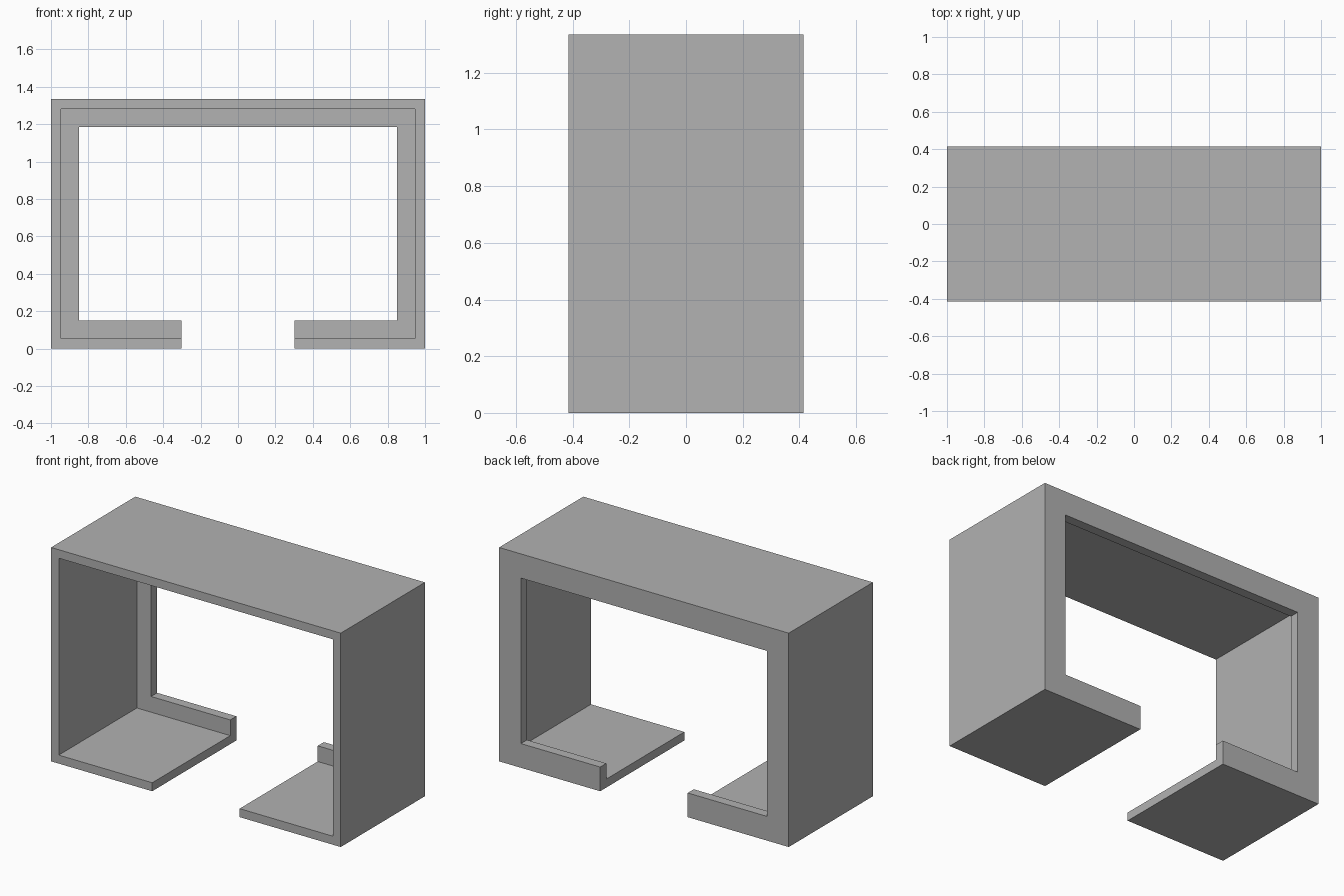
import bpy
import bmesh

cube = bpy.data.objects.get("Cube")
if cube:
    bpy.data.objects.remove(cube, do_unlink=True)

HEIGHT, HALF_DEPTH, HALF_GAP = 1.335, 0.415, 0.302
WALL, LIP, LIP_DEPTH = 0.053, 0.151, 0.06

grey = bpy.data.materials.new("plain_grey")
grey.use_nodes = True
colour = (0.445, 0.445, 0.445, 1)
grey.diffuse_color = colour
grey.node_tree.nodes["Principled BSDF"].inputs["Base Color"].default_value = colour

# L-shaped wall section: (inset from the outside, y), with the lip at the back
lip_front = HALF_DEPTH - LIP_DEPTH
section = [(0, -HALF_DEPTH), (0, HALF_DEPTH), (LIP, HALF_DEPTH),
           (LIP, lip_front), (WALL, lip_front), (WALL, -HALF_DEPTH)]


def open_frame(d):
    """Path round the housing, inset by d, open in the middle of the floor."""
    half = [(HALF_GAP, d), (1 - d, d), (1 - d, HEIGHT - d)]
    return half + [(-x, z) for x, z in reversed(half)]


# Sweep the section round the frame
bm = bmesh.new()
rails = [[bm.verts.new((x, y, z)) for x, z in open_frame(d)] for d, y in section]
for a, b in zip(rails, rails[1:] + rails[:1]):
    for i in range(len(a) - 1):
        bm.faces.new((a[i], a[i + 1], b[i + 1], b[i]))

# Close the two floor ends
for end in (0, -1):
    bm.faces.new([rail[end] for rail in rails])
bmesh.ops.recalc_face_normals(bm, faces=bm.faces)

mesh = bpy.data.meshes.new("housing_shell")
bm.to_mesh(mesh)
bm.free()
mesh.materials.append(grey)
housing = bpy.data.objects.new("housing_shell", mesh)
bpy.context.collection.objects.link(housing)
